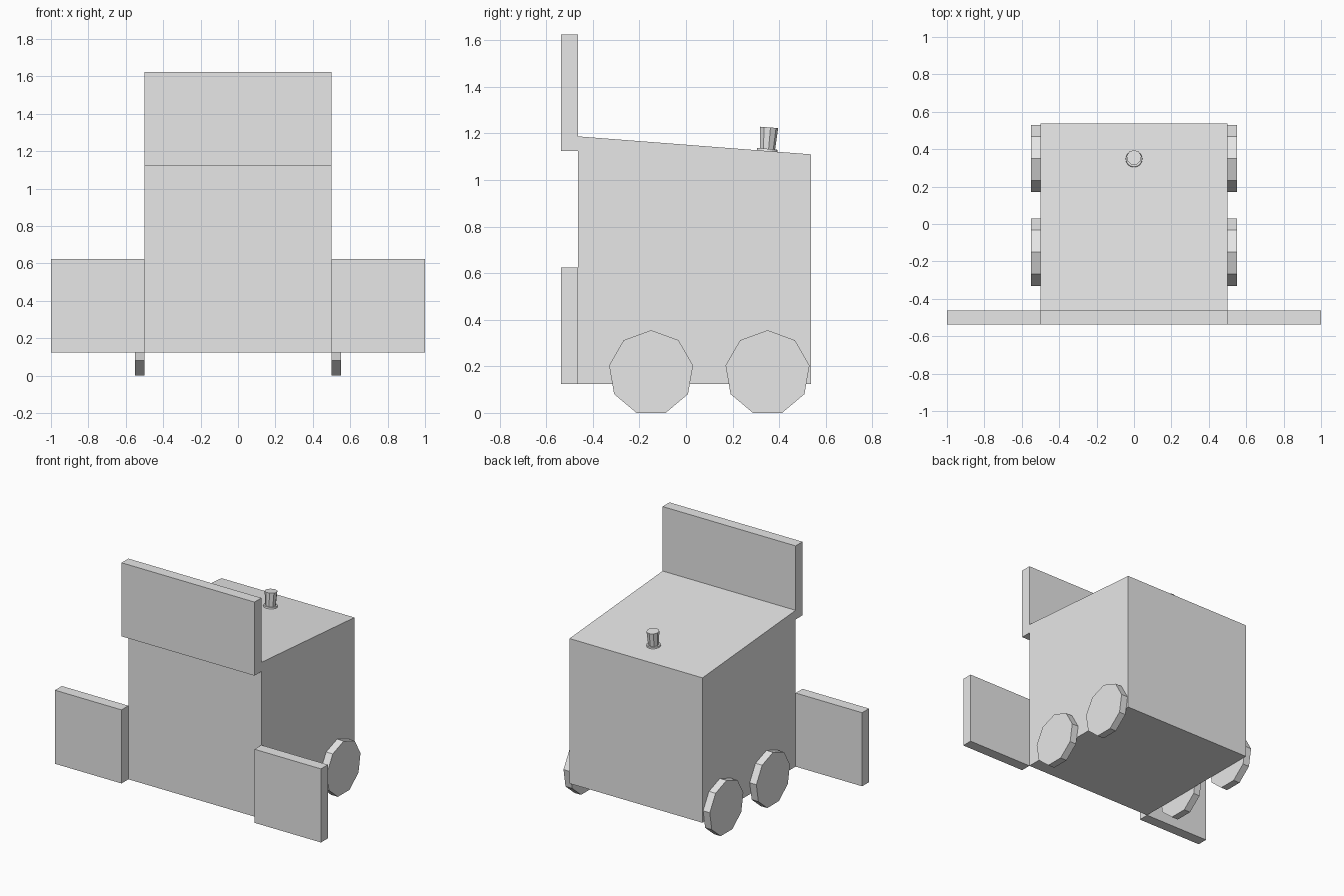
import bpy
import bmesh
from math import atan2, cos, pi, sin
from mathutils import Matrix

cube = bpy.data.objects.get("Cube")
if cube:
    bpy.data.objects.remove(cube, do_unlink=True)

# Single plain grey
GREY = (0.8, 0.8, 0.8, 1.0)
grey = bpy.data.materials.new("plain_grey")
grey.use_nodes = True
grey.diffuse_color = GREY
grey.node_tree.nodes["Principled BSDF"].inputs["Base Color"].default_value = GREY


def finish(name, bm):
    bmesh.ops.recalc_face_normals(bm, faces=bm.faces)
    mesh = bpy.data.meshes.new(name)
    bm.to_mesh(mesh)
    bm.free()
    mesh.materials.append(grey)
    obj = bpy.data.objects.new(name, mesh)
    bpy.context.collection.objects.link(obj)


def box(name, low, high):
    bm = bmesh.new()
    bmesh.ops.create_cube(bm, size=1)
    for v in bm.verts:
        v.co = [a + (b - a) * (c + 0.5) for a, b, c in zip(low, high, v.co)]
    finish(name, bm)


def prism(name, profile, x0, x1):
    """Extrude a (y, z) profile along x."""
    bm = bmesh.new()
    ends = [[bm.verts.new((x, y, z)) for y, z in profile] for x in (x0, x1)]
    for end in ends:
        bm.faces.new(end)
    for i in range(len(profile)):
        bm.faces.new((ends[0][i - 1], ends[0][i], ends[1][i], ends[1][i - 1]))
    finish(name, bm)


def cylinder(name, sides, r0, r1, depth, matrix):
    bm = bmesh.new()
    bmesh.ops.create_cone(bm, cap_ends=True, segments=sides, radius1=r0,
                          radius2=r1, depth=depth, matrix=matrix)
    finish(name, bm)


FRONT, PANEL_BACK, BACK = -0.537, -0.463, 0.537
BOTTOM, HIGH, LOW = 0.125, 1.187, 1.11

# Body with a top sloping down to the back
prism("body", [(PANEL_BACK, BOTTOM), (BACK, BOTTOM), (BACK, LOW), (PANEL_BACK, HIGH)],
      -0.5, 0.5)

# Front plate flush with the body, and the upright board above the front edge
box("top_board", (-0.5, FRONT, 1.125), (0.5, PANEL_BACK, 1.625))

# Side panels and nine-sided wheels
RADIUS, WHEEL_Z, SIDES = 0.183, 0.172, 9
angles = [2 * pi * k / SIDES for k in range(SIDES)]
for side, s in (("left", 1), ("right", -1)):
    x0, x1 = sorted((0.5 * s, s))
    box(side + "_panel", (x0, FRONT, BOTTOM), (x1, PANEL_BACK, 0.625))
    for place, y in (("front", -0.15), ("back", 0.35)):
        rim = [(y + RADIUS * sin(a), WHEEL_Z + RADIUS * cos(a)) for a in angles]
        prism(f"{place}_{side}_wheel", rim, 0.5 * s, 0.55 * s)

# Knob standing square to the sloping top
slope = atan2(HIGH - LOW, BACK - PANEL_BACK)
stand = Matrix.Translation((0, 0.348, 1.124)) @ Matrix.Rotation(-slope, 4, "X")
cylinder("knob_base", 24, 0.045, 0.043, 0.012, stand @ Matrix.Translation((0, 0, 0.004)))
cylinder("knob", SIDES, 0.034, 0.040, 0.094, stand @ Matrix.Translation((0, 0, 0.055)))
